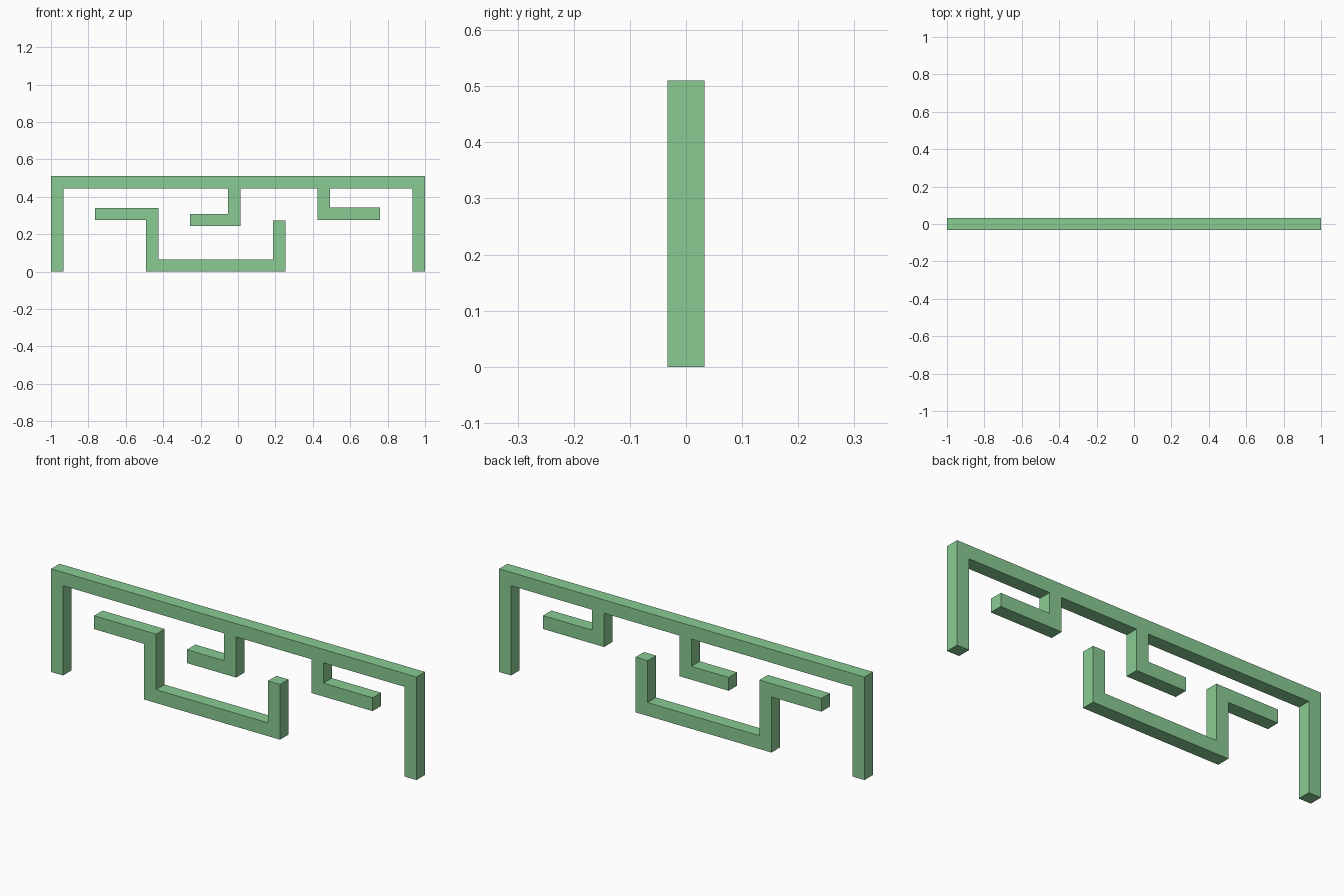
import bpy
import bmesh

cube = bpy.data.objects.get("Cube")
if cube:
    bpy.data.objects.remove(cube, do_unlink=True)

W = 0.066            # square bar thickness
TOP = 0.51           # overall height
UNDER = TOP - W      # underside of the top rail

green = bpy.data.materials.new("soft_green")
green.use_nodes = True
colour = (0.25, 0.6, 0.29, 1)
green.diffuse_color = colour
green.node_tree.nodes["Principled BSDF"].inputs["Base Color"].default_value = colour


def extrude_outline(name, outline):
    """Extrude a closed x-z outline to one bar thickness, centred on y = 0."""
    bm = bmesh.new()
    face = bm.faces.new([bm.verts.new((x, -W / 2, z)) for x, z in outline])
    new = bmesh.ops.extrude_face_region(bm, geom=[face])["geom"]
    verts = [v for v in new if isinstance(v, bmesh.types.BMVert)]
    bmesh.ops.translate(bm, verts=verts, vec=(0, W, 0))
    bmesh.ops.recalc_face_normals(bm, faces=bm.faces)
    mesh = bpy.data.meshes.new(name)
    bm.to_mesh(mesh)
    bm.free()
    mesh.materials.append(green)
    obj = bpy.data.objects.new(name, mesh)
    bpy.context.collection.objects.link(obj)
    return obj


def hook(stem, tip, low):
    """Hanging L shape: stem is its outer side, tip the end of the foot."""
    side = 1 if tip > stem else -1
    inner = stem + side * W
    points = [(stem, UNDER), (stem, low), (tip, low),
              (tip, low + W), (inner, low + W), (inner, UNDER)]
    return points if side > 0 else points[::-1]


# Top rail with two end legs and two hanging hooks
extrude_outline("rail_frame", [
    (-1, TOP), (-1, 0), (-1 + W, 0), (-1 + W, UNDER),
    *hook(0.013, -0.257, 0.243),
    *hook(0.425, 0.76, 0.277),
    (1 - W, UNDER), (1 - W, 0), (1, 0), (1, TOP),
])

# Separate stepped lower piece
left, right, step = -0.491, 0.253, 0.341
extrude_outline("stepped_channel", [
    (-0.764, step), (-0.764, step - W), (left, step - W), (left, 0),
    (right, 0), (right, 0.273), (right - W, 0.273), (right - W, W),
    (left + W, W), (left + W, step),
])
